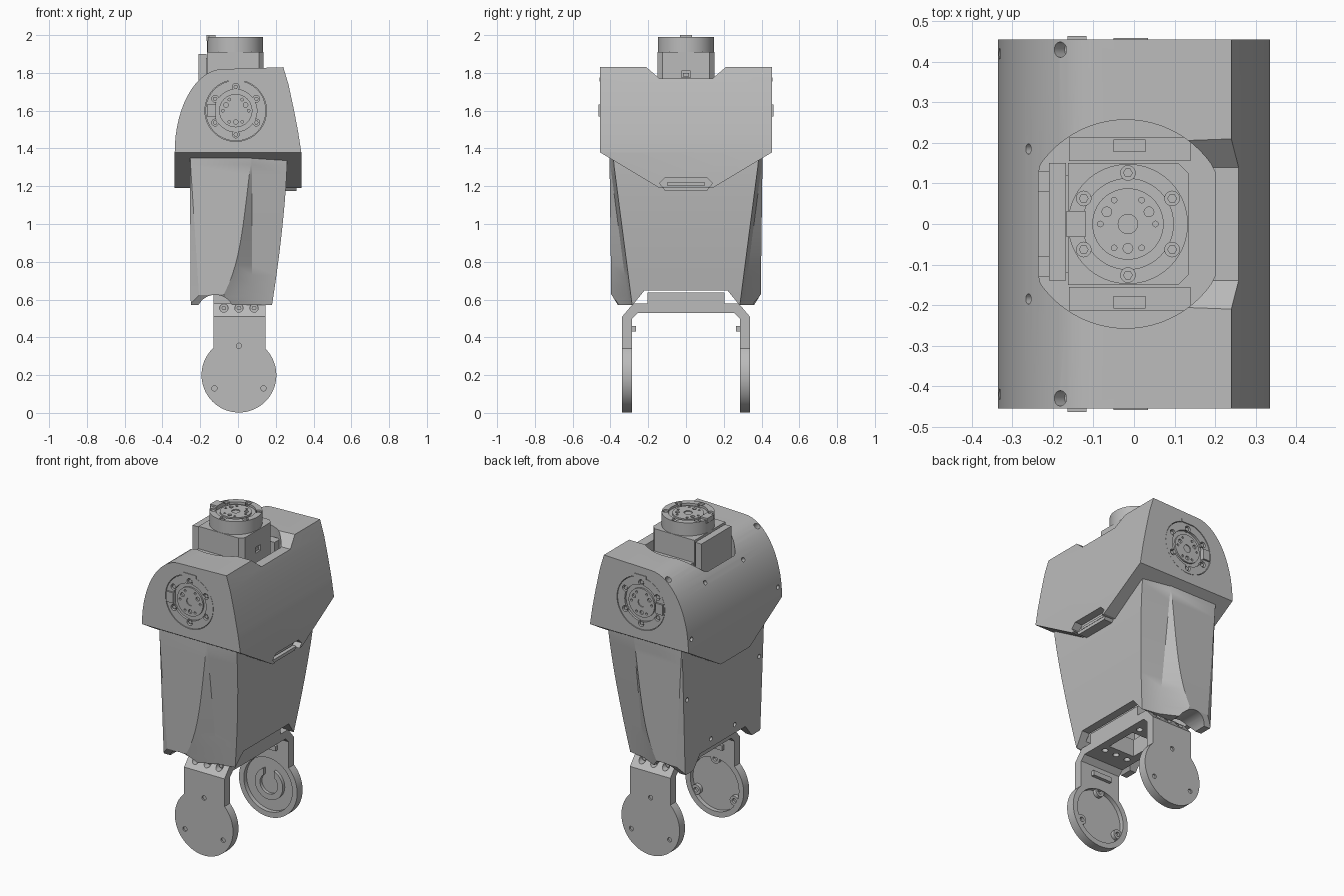
import bpy, bmesh
from math import pi, cos, sin, radians
from mathutils import Matrix, Vector

if "Cube" in bpy.data.objects:
    bpy.data.objects.remove(bpy.data.objects["Cube"])

grey = bpy.data.materials.new("plain grey")
grey.use_nodes = True
COLOUR = (0.5, 0.5, 0.5, 1)
grey.diffuse_color = COLOUR
grey.node_tree.nodes["Principled BSDF"].inputs["Base Color"].default_value = COLOUR


def finish(name, bm):
    bmesh.ops.recalc_face_normals(bm, faces=bm.faces)
    mesh = bpy.data.meshes.new(name)
    bm.to_mesh(mesh)
    bm.free()
    mesh.materials.append(grey)
    ob = bpy.data.objects.new(name, mesh)
    bpy.context.collection.objects.link(ob)
    return ob


def loft(name, rings):
    bm = bmesh.new()
    loops = [[bm.verts.new(p) for p in ring] for ring in rings]
    n = len(loops[0])
    for a, b in zip(loops, loops[1:]):
        for i in range(n):
            bm.faces.new((a[i], a[(i + 1) % n], b[(i + 1) % n], b[i]))
    bm.faces.new(loops[0])
    bm.faces.new(loops[-1])
    return finish(name, bm)


def prism(name, pts, axis, lo, hi):
    """Extrude a 2D outline along an axis."""
    place = {"x": lambda u, v, w: (w, u, v), "y": lambda u, v, w: (u, w, v),
             "z": lambda u, v, w: (u, v, w)}[axis]
    return loft(name, [[place(u, v, w) for u, v in pts] for w in (lo, hi)])


def box(name, x0, x1, y0, y1, z0, z1):
    return prism(name, [(x0, y0), (x1, y0), (x1, y1), (x0, y1)], "z", z0, z1)


def disc(name, r, u, v, axis, lo, hi, n=48):
    pts = [(u + r * cos(2 * pi * i / n), v + r * sin(2 * pi * i / n)) for i in range(n)]
    return prism(name, pts, axis, lo, hi)


def tilted_hole(r, at, direction, depth):
    ob = disc("hole_cutter", r, 0, 0, "z", -depth, depth, 20)
    rot = Vector(direction).to_track_quat("Z", "Y").to_matrix().to_4x4()
    ob.data.transform(Matrix.Translation(at) @ rot)
    return ob


def cut(ob, *cutters):
    for c in cutters:
        m = ob.modifiers.new("cut", "BOOLEAN")
        m.operation, m.solver, m.object = "DIFFERENCE", "EXACT", c
        bpy.context.view_layer.update()
        graph = bpy.context.evaluated_depsgraph_get()
        ob_mesh = bpy.data.meshes.new_from_object(ob.evaluated_get(graph))
        ob.modifiers.clear()
        ob.data = ob_mesh
        bpy.data.objects.remove(c)
    return ob


def mirrored(pts):
    return pts + [(-u, v) for u, v in reversed(pts)]


# Shoulder shell: rounded on one side, slanted on the other, V-shaped underside
arc = [(-0.08 - 0.255 * cos(radians(a)), 1.38 + 0.44 * sin(radians(a))) for a in range(0, 91, 6)]
outline = arc + [(0.24, 1.83), (0.267, 1.74), (0.295, 1.61), (0.318, 1.49), (0.335, 1.38),
                 (0.335, 1.1), (-0.335, 1.1)]
shell = prism("shoulder_shell", outline, "y", -0.455, 0.455)
cut(shell,
    prism("underside_cutter", mirrored([(0.5, 1.0), (0.5, 1.406), (0.14, 1.19)]), "x", -1, 1),
    prism("notch_cutter", mirrored([(0.28, 1.89), (0.14, 1.77)]), "x", 0.05, 1))
well = [(max(-0.235, min(0.2, -0.02 + 0.257 * cos(radians(a)))), 0.257 * sin(radians(a)))
        for a in range(0, 360, 5)]
well = [p for i, p in enumerate(well) if p[0] not in (-0.235, 0.2) or
        well[i - 1][0] != p[0] or well[(i + 1) % len(well)][0] != p[0]]
cut(shell, prism("well_cutter", well, "z", 1.5, 2.2))
grip = [(-0.14, 1.215), (-0.11, 1.245), (0.11, 1.245), (0.14, 1.215), (0.11, 1.18), (-0.11, 1.18)]
cut(shell, prism("grip_cutter", grip, "x", 0.285, 0.5))
prism("grip_lip", [(-0.11, 1.175), (0.11, 1.175), (0.125, 1.195), (-0.125, 1.195)], "x", 0.24, 0.31)
prism("grip_bar", [(-0.1, 1.205), (0.1, 1.205), (0.1, 1.22), (-0.1, 1.22)], "x", 0.27, 0.3)
for s in (-1, 1):
    cut(shell, disc("seat_cutter", 0.163, -0.012, 1.6, "y", s * 0.425, s * 0.6),
        tilted_hole(0.019, (-0.18, s * 0.43, 1.78), (-0.6, 0, 0.8), 0.04),
        tilted_hole(0.013, (-0.26, s * 0.185, 1.69), (-0.8, 0, 0.6), 0.04),
        tilted_hole(0.013, (-0.33, s * 0.42, 1.45), (-1, 0, 0.1), 0.04))


# Actuator face: ring, sunken hub, screws and a locating tab
def actuator(name, r, depth, matrix):
    ring = cut(disc(name + "_ring", r, 0, 0, "z", -depth, 0, 64),
               disc("hub_cutter", 0.112, 0, 0, "z", -0.014, 0.1))
    hub = disc(name + "_hub", 0.088, 0, 0, "z", -0.03, -0.004)
    parts = [ring, hub, box(name + "_tab", -0.152, -0.105, -0.032, 0.032, -0.02, 0.011)]
    for i in range(6):
        a = radians(30 + 60 * i)
        x, y = cos(a), sin(a)
        cut(ring, disc("screw_cutter", 0.018, 0.126 * x, 0.126 * y, "z", -0.02, 0.1, 20))
        parts.append(disc(name + "_screw", 0.012, 0.126 * x, 0.126 * y, "z", -0.03, -0.006, 6))
        b = a + pi / 6
        cut(hub, disc("pin_cutter", 0.007, 0.068 * cos(b), 0.068 * sin(b), "z", -0.02, 0.1, 12))
        if i % 2 == 0:
            cut(hub, disc("dowel_cutter", 0.012, 0.06 * x, 0.06 * y, "z", -0.02, 0.1, 16))
    cut(hub, disc("centre_cutter", 0.024, 0, 0, "z", -0.01, 0.1, 24))
    for p in parts:
        p.data.transform(matrix)
        if matrix.determinant() < 0:
            p.data.flip_normals()


turn = Matrix.Translation((-0.012, -0.453, 1.6)) @ Matrix.Rotation(pi / 2, 4, "X")
actuator("front_actuator", 0.16, 0.04, turn)
actuator("back_actuator", 0.16, 0.04, Matrix.Scale(-1, 4, (0, 1, 0)) @ turn)
actuator("neck_actuator", 0.148, 0.1, Matrix.Translation((-0.015, 0, 1.99)))
for s in (-1, 1):
    y0, y1 = sorted((s * 0.43, s * 0.459))
    box("actuator_clip", -0.05, 0.035, y0, y1, 1.755, 1.775)

# Neck motor block with side plate and clips, sitting in the well
c = 0.025
x0, x1, w = -0.163, 0.135, 0.15
block = [(x0, -w), (x1 - c, -w), (x1, c - w), (x1, w - c), (x1 - c, w), (x0, w)]
motor = prism("neck_motor", block, "z", 1.45, 1.91)
cut(motor, box("port_cutter", 0.12, 0.3, -0.025, 0.025, 1.775, 1.81))
box("motor_port", 0.11, 0.128, -0.015, 0.015, 1.78, 1.8)
box("motor_side_plate", -0.21, -0.168, -0.14, 0.15, 1.5, 1.9)
box("motor_side_spacer", -0.17, -0.16, -0.12, 0.12, 1.5, 1.88)
for s in (-1, 1):
    y0, y1 = sorted((s * 0.155, s * 0.213))
    clip = box("motor_clip", -0.16, 0.14, y0, y1, 1.45, 1.775)
    cut(clip, box("clip_cutter", -0.05, 0.028, s * 0.193 - 0.014, s * 0.193 + 0.014, 1.74, 2))
    box("side_stud", -0.235, -0.2, s * 0.105 - 0.025, s * 0.105 + 0.025, 1.62, 1.66)

# Limb cover: tapered, with a carved wedge that widens downwards on both ends
rings = []
for k in range(17):
    z = 1.42 - 0.85 * k / 16
    f = max(0, (1.34 - z) / 0.77)
    edge = 0.069 - 0.09 * f - 0.09 * f ** 5
    right = 0.26 - 0.08 * f ** 1.5
    half = [(-0.255 + 0.005 * f, -0.4 + 0.035 * f), (-0.253 + 0.05 * f, -0.405 + 0.013 * f),
            (edge, -0.405 + 0.01 * f), (0.073, -0.404 + 0.1 * f), (right, -0.385 + 0.1 * f)]
    rings.append([(x, y, z) for x, y in half] + [(x, -y, z) for x, y in reversed(half)])
limb = loft("limb_cover", rings)
cut(limb,
    prism("hem_cutter", mirrored([(0.34, 0.5), (0.22, 0.648)]), "x", -1, 1),
    box("hollow_cutter", -0.215, 0.14, -0.25, 0.25, 0.4, 1.15),
    disc("arch_cutter", 0.1, -0.12, 0.525, "y", -1, 1))
for s in (-1, 1):
    cut(limb, prism("corner_cutter", [(s * 0.36, 0.56), (s * 0.36, 0.57), (s * 0.4, 0.635),
                                      (s * 0.5, 0.635), (s * 0.5, 0.56)], "x", -1, 1))
    for y, z in ((0.35, 1.03), (0.115, 0.7)):
        cut(limb, tilted_hole(0.013, (-0.252, s * y, z), (-1, 0, 0), 0.02))

# Fork: chamfered U bracket carrying two round end plates
u_shape = mirrored([(0.338, 0.33), (0.338, 0.51), (0.28, 0.578)])
u_inner = mirrored([(0.285, 0.2), (0.285, 0.5), (0.255, 0.53)])
fork = cut(prism("fork_bracket", u_shape, "x", -0.13, 0.145),
           prism("fork_cutter", u_inner, "x", -1, 1))
pad = box("fork_pad", -0.13, 0.145, -0.205, 0.205, 0.57, 0.637)
for part in (fork, pad):
    cut(part, box("window_cutter", -0.08, 0.095, -0.1, 0.1, 0.4, 0.8))
for x in (-0.075, 0.005, 0.085):
    for s in (-1, 1):
        cut(fork, disc("bolt_cutter", 0.022, x, 0.555, "y", s * 0.275, s * 0.4, 20),
            disc("bolt_cutter", 0.018, x, s * 0.15, "z", 0.5, 0.56, 20))
        disc("fork_bolt", 0.013, x, 0.555, "y", s * 0.265, s * 0.287, 6)

for s, name in ((-1, "front"), (1, "back")):
    inner, outer = s * 0.285, s * 0.338
    plate = disc(name + "_end_plate", 0.198, 0.005, 0.2, "y", inner, outer, 72)
    cut(plate, disc("recess_cutter", 0.165, 0.005, 0.2, "y", s * 0.2, s * 0.312, 64))
    cut(fork, disc("recess_cutter", 0.165, 0.005, 0.2, "y", s * 0.2, s * 0.312, 64))
    for x, z in ((0.005, 0.355), (-0.125, 0.13), (0.135, 0.13)):
        for part in (plate, fork):
            cut(part, disc("pin_cutter", 0.014, x, z, "y", outer - s * 0.01, s * 0.5, 20))
        if s < 0:
            lug = disc("plate_lug", 0.03, x, z, "y", s * 0.289, s * 0.32, 24)
            cut(lug, disc("lug_cutter", 0.014, x, z, "y", s * 0.2, s * 0.305, 16))
    prism(name + "_neck_bar", [(-0.06, 0.43), (0.07, 0.43), (0.07, 0.46), (-0.06, 0.46)], "y",
          s * 0.265, s * 0.29)

# Open ring guide inside the back plate
guide = cut(disc("plate_guide", 0.095, 0.005, 0.2, "y", 0.292, 0.32),
            disc("guide_cutter", 0.06, 0.005, 0.2, "y", 0.2, 0.4),
            box("guide_cutter", -0.03, 0.04, 0.2, 0.4, 0.2, 0.32))

# Smooth shading with crisp edges
bpy.ops.object.select_all(action="DESELECT")
for ob in bpy.context.scene.objects:
    if ob.type == "MESH":
        ob.select_set(True)
        bpy.context.view_layer.objects.active = ob
bpy.ops.object.shade_smooth_by_angle(angle=radians(25))
